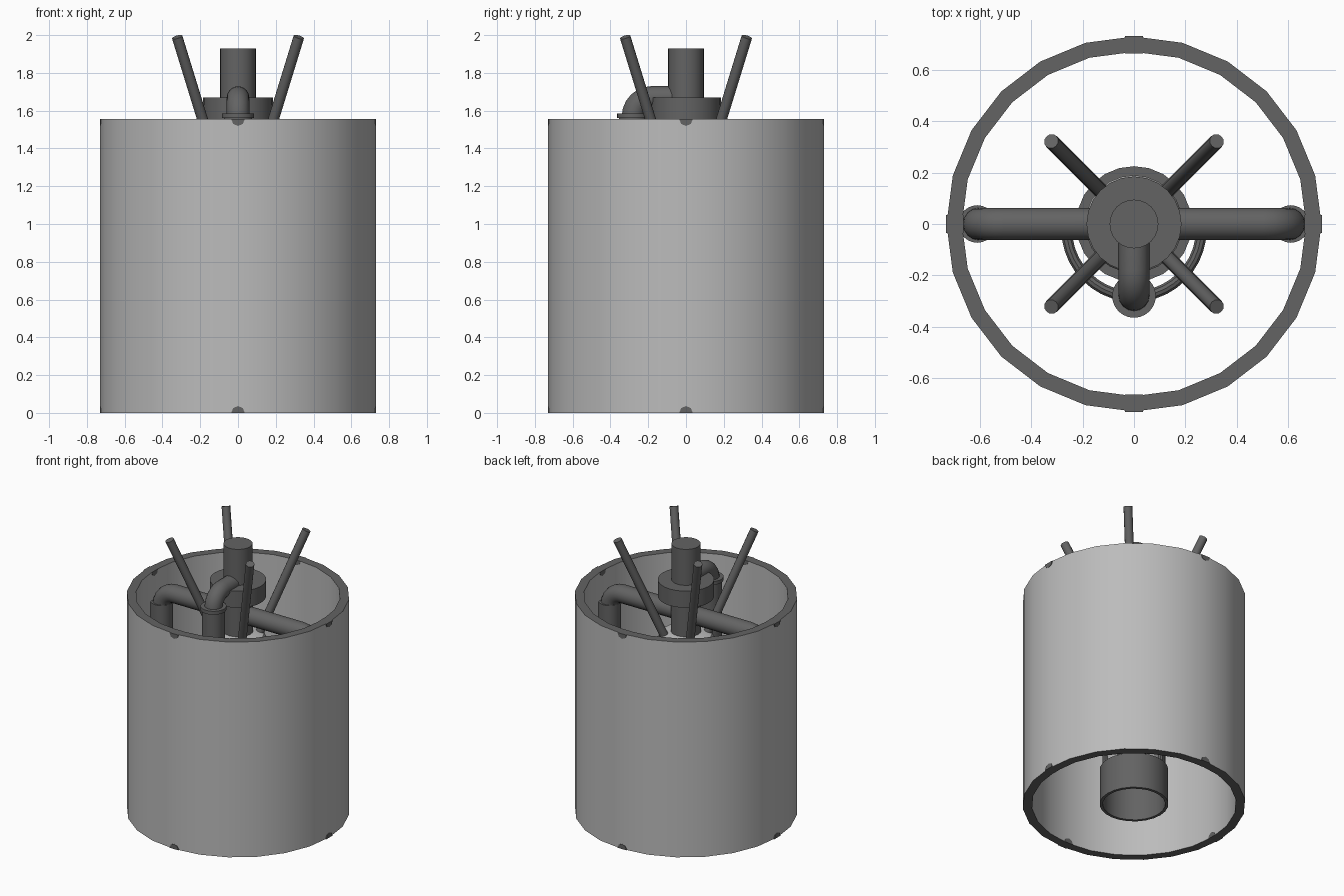
import bpy, bmesh, math
from mathutils import Vector, Matrix

if "Cube" in bpy.data.objects:
    bpy.data.objects.remove(bpy.data.objects["Cube"])


def material(name, v):
    m = bpy.data.materials.new(name)
    m.diffuse_color = (v, v, v, 1)
    m.use_nodes = True
    m.node_tree.nodes["Principled BSDF"].inputs["Base Color"].default_value = m.diffuse_color
    return m


LIGHT = material("light_grey", 0.5)
DARK = material("dark_grey", 0.125)


def finish(name, bm, mats):
    me = bpy.data.meshes.new(name)
    bm.normal_update()
    bm.to_mesh(me)
    bm.free()
    for m in mats:
        me.materials.append(m)
    ob = bpy.data.objects.new(name, me)
    bpy.context.collection.objects.link(ob)
    bpy.context.view_layer.objects.active = ob
    ob.select_set(True)
    bpy.ops.object.shade_smooth_by_angle(angle=math.radians(35))
    ob.select_set(False)
    return ob


def lathe(name, profile, mat, center=(0, 0), n=24, closed=False):
    """Revolve (radius, z) points round a vertical axis."""
    bm = bmesh.new()
    rings = []
    for r, z in profile:
        rings.append([bm.verts.new((center[0] + r * math.sin(2 * math.pi * i / n),
                                    center[1] + r * math.cos(2 * math.pi * i / n), z))
                      for i in range(n)])
    pairs = list(zip(rings, rings[1:]))
    if closed:
        pairs.append((rings[-1], rings[0]))
    else:
        bm.faces.new(rings[0])
        bm.faces.new(rings[-1])
    for a, b in pairs:
        for i in range(n):
            j = (i + 1) % n
            bm.faces.new((a[i], a[j], b[j], b[i]))
    bmesh.ops.recalc_face_normals(bm, faces=bm.faces)
    return finish(name, bm, [mat])


def tube(name, path, r, n=16):
    """Sweep a circle along a path lying in one plane."""
    pts = [Vector(p) for p in path]
    normal = Vector((0, 0, 0))
    for a, b, c in zip(pts, pts[1:], pts[2:]):
        normal += (b - a).cross(c - b)
    if normal.length < 1e-6:
        normal = (pts[-1] - pts[0]).orthogonal()
    normal.normalize()
    bm = bmesh.new()
    rings = []
    for i, p in enumerate(pts):
        t = (pts[min(i + 1, len(pts) - 1)] - pts[max(i - 1, 0)]).normalized()
        side = t.cross(normal)
        rings.append([bm.verts.new(p + r * (normal * math.cos(2 * math.pi * k / n)
                                            + side * math.sin(2 * math.pi * k / n)))
                      for k in range(n)])
    bm.faces.new(rings[0])
    bm.faces.new(rings[-1])
    for a, b in zip(rings, rings[1:]):
        for k in range(n):
            j = (k + 1) % n
            bm.faces.new((a[k], a[j], b[j], b[k]))
    bmesh.ops.recalc_face_normals(bm, faces=bm.faces)
    return finish(name, bm, [DARK])


def elbow(out, start, top, bend, reach, low):
    """Path going outwards along a direction, then bending downwards."""
    d = Vector(out)
    path = [d * start + Vector((0, 0, top))]
    for i in range(7):
        a = math.pi / 2 * i / 6
        path.append(d * (reach - bend + bend * math.sin(a))
                    + Vector((0, 0, top - bend + bend * math.cos(a))))
    path.append(d * reach + Vector((0, 0, low)))
    return path


# Open outer shell, light walls with dark rims
H, RO, RI = 1.555, 0.73, 0.67
shell = lathe("outer_shell", [(RI, 0), (RO, 0), (RO, H), (RI, H)], LIGHT, closed=True)
shell.data.materials.append(DARK)
for f in shell.data.polygons:
    f.material_index = 1 if abs(f.normal.z) > 0.5 else 0

# Small dark half-round marks through the shell at both rims
for k in range(4):
    for label, z0, s, w in (("lower", 0.0, 1, 0.036), ("upper", H, -1, 0.036)):
        bm = bmesh.new()
        arc = [(w * math.cos(math.pi * i / 4), z0 + s * w * math.sin(math.pi * i / 4))
               for i in range(5)]
        a = [bm.verts.new((x, -0.664, z)) for x, z in arc]
        b = [bm.verts.new((x, -0.731, z)) for x, z in arc]
        bm.faces.new(a)
        bm.faces.new(b)
        for i in range(5):
            j = (i + 1) % 5
            bm.faces.new((a[i], a[j], b[j], b[i]))
        bmesh.ops.recalc_face_normals(bm, faces=bm.faces)
        bm.transform(Matrix.Rotation(k * math.pi / 2, 4, 'Z'))
        finish(f"{label}_rim_mark_{k}", bm, [DARK])

# Central nozzle, open at the bottom
lathe("nozzle", [(0.205, 0), (0.225, 0), (0.225, 0.26), (0.205, 0.26)], DARK, closed=True)

# Light chamber with dark bars and bands
lathe("chamber", [(0.19, 0.24), (0.19, 1.24), (0.17, 1.28), (0.1, 1.3)], LIGHT)
lathe("chamber_band", [(0.18, 1.14), (0.225, 1.14), (0.225, 1.2), (0.18, 1.2)], DARK, closed=True)
for k in range(8):
    a = math.pi / 4 * (k + 0.5)
    x, y = 0.197 * math.cos(a), 0.197 * math.sin(a)
    tube(f"chamber_bar_{k}", [(x, y, 0.25), (x, y, 1.16)], 0.018, 8)

# Neck, collar and top cap
lathe("neck", [(0.1, 1.27), (0.1, 1.56)], DARK)
lathe("collar", [(0.185, 1.55), (0.185, 1.67)], DARK)
lathe("top_cap", [(0.095, 1.66), (0.095, 1.93)], DARK)

# Side pipes dropping into vertical cylinders
for s, label in ((-1, "left"), (1, "right")):
    tube(f"{label}_pipe", elbow((s, 0, 0), 0.03, 1.43, 0.1, 0.605, 1.3), 0.063)
    lathe(f"{label}_cylinder", [(0.073, 0.75), (0.073, 1.35)], DARK, (s * 0.61, 0))

# Front pipe with flange and vertical cylinder
tube("front_pipe", elbow((0, -1, 0), 0.05, 1.67, 0.1, 0.28, 1.55), 0.06)
lathe("front_cylinder", [(0.075, 0.9), (0.075, 1.56), (0.085, 1.56), (0.085, 1.585)],
      DARK, (0, -0.28))

# Half-ring manifold round the front of the chamber
ring = [(0.262 * math.cos(a), -0.02 + 0.262 * math.sin(a), 1.0)
        for a in (math.pi * (1 + i / 20) for i in range(21))]
tube("half_ring_manifold", ring, 0.022, 10)

# Four slanted mounting struts
for sx in (-1, 1):
    for sy in (-1, 1):
        tube(f"strut_{'left' if sx < 0 else 'right'}_{'front' if sy < 0 else 'back'}",
             [(sx * 0.085, sy * 0.085, 1.22), (sx * 0.322, sy * 0.322, 1.99)], 0.029, 12)
